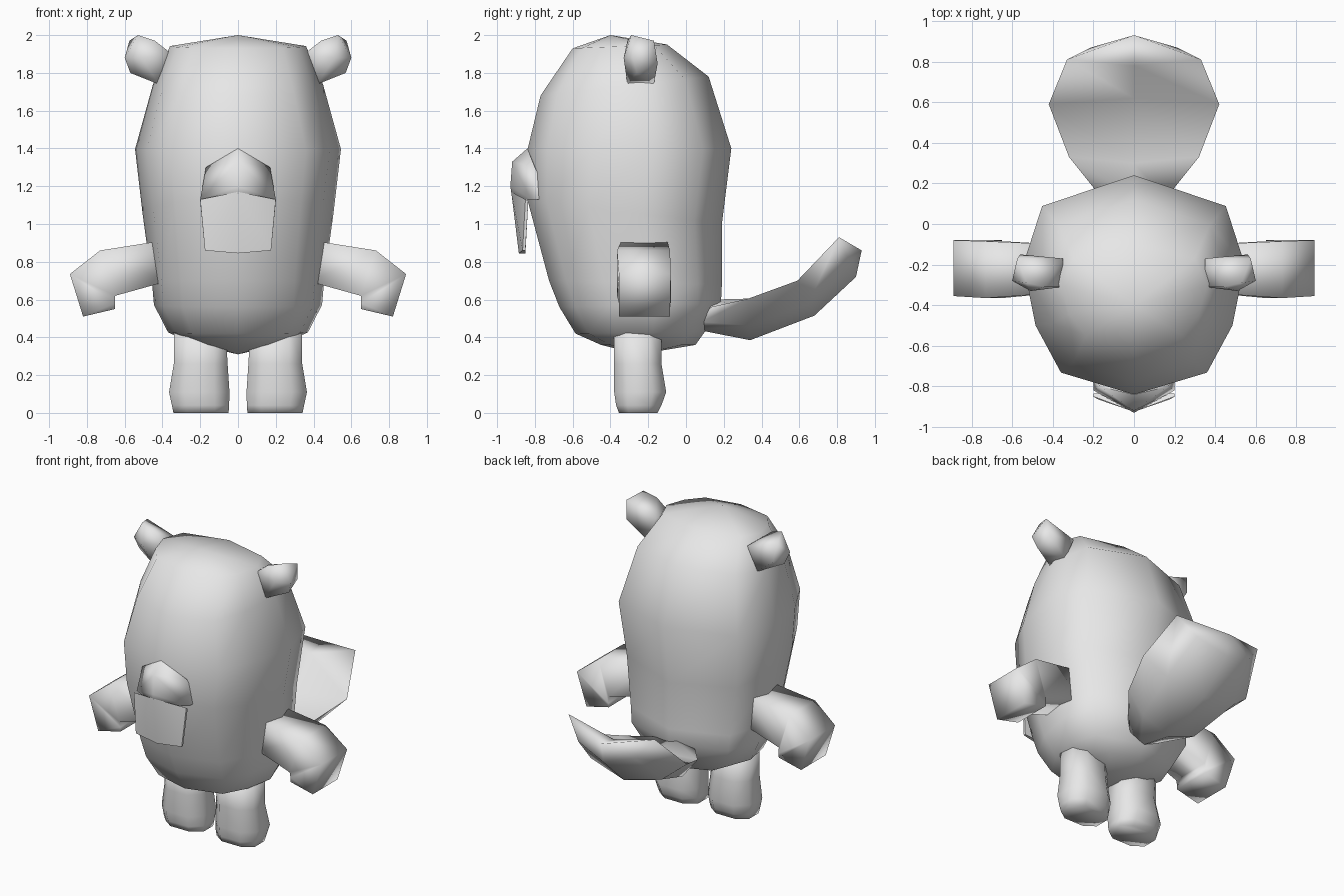
import bpy, bmesh, math
from mathutils import Vector

if "Cube" in bpy.data.objects:
    bpy.data.objects.remove(bpy.data.objects["Cube"], do_unlink=True)

grey = bpy.data.materials.new("plain_grey")
grey.use_nodes = True
grey.diffuse_color = (0.8, 0.8, 0.8, 1)
grey.node_tree.nodes["Principled BSDF"].inputs["Base Color"].default_value = (0.8, 0.8, 0.8, 1)


def finish(name, bm, angle=100):
    bmesh.ops.recalc_face_normals(bm, faces=bm.faces[:])
    mesh = bpy.data.meshes.new(name)
    bm.to_mesh(mesh)
    bm.free()
    mesh.materials.append(grey)
    ob = bpy.data.objects.new(name, mesh)
    bpy.context.collection.objects.link(ob)
    bpy.ops.object.select_all(action='DESELECT')
    ob.select_set(True)
    bpy.context.view_layer.objects.active = ob
    bpy.ops.object.shade_smooth_by_angle(angle=math.radians(angle))
    return ob


def loft(name, rings, start=None, end=None):
    """Skin a list of rings; each end closes on a pole point or a flat cap."""
    bm = bmesh.new()
    loops = [[bm.verts.new(p) for p in ring] for ring in rings]
    n = len(loops[0])
    for a, b in zip(loops, loops[1:]):
        for i in range(n):
            j = (i + 1) % n
            bm.faces.new((a[i], a[j], b[j], b[i]))
    for loop, pole in ((loops[0], start), (loops[-1], end)):
        if pole:
            tip = bm.verts.new(pole)
            for i in range(n):
                bm.faces.new((loop[i], loop[(i + 1) % n], tip))
        else:
            bm.faces.new(loop)
    return finish(name, bm)


def hull(name, points, angle=100):
    bm = bmesh.new()
    for p in points:
        bm.verts.new(p)
    res = bmesh.ops.convex_hull(bm, input=bm.verts[:])
    loose = [v for v in bm.verts if not v.link_faces]
    bmesh.ops.delete(bm, geom=loose, context='VERTS')
    return finish(name, bm, angle)


def both(points):
    return points + [(-x, y, z) for x, y, z in points if x]


# Body: ten-sided rings given as front z, front y, back z, back y, half width
half = [(0, 1), (0.83, 0.72), (1, 0.19), (0.89, -0.37), (0.66, -0.80), (0, -1)]
section = half + [(-x, t) for x, t in half[-2:0:-1]]
body_rings = []
for zf, yf, zb, yb, w in [(1.93, -0.60, 1.95, -0.10, 0.36),
                          (1.68, -0.77, 1.78, 0.12, 0.45),
                          (1.39, -0.84, 1.40, 0.24, 0.545),
                          (1.13, -0.84, 1.00, 0.19, 0.505),
                          (0.70, -0.725, 0.68, 0.19, 0.455),
                          (0.56, -0.67, 0.58, 0.185, 0.445),
                          (0.42, -0.585, 0.43, 0.10, 0.37),
                          (0.36, -0.45, 0.36, 0.05, 0.22)]:
    ring = []
    for x, t in section:
        k = (t + 1) / 2
        ring.append((x * w, yf + (yb - yf) * k, zf + (zb - zf) * k))
    body_rings.append(ring)
loft("body", body_rings, (0, -0.40, 2.0), (0, -0.25, 0.31))

# Snout bump and folded front teeth plate
hull("snout", both([(0, -0.84, 1.40), (0, -0.92, 1.33), (0, -0.93, 1.20),
                    (0, -0.92, 1.13), (0, -0.75, 1.13), (0.20, -0.82, 1.13),
                    (0.17, -0.80, 1.30), (0.20, -0.72, 1.13)]))
hull("front_teeth", both([(0, -0.925, 1.17), (0.20, -0.85, 1.13), (0.20, -0.835, 1.12),
                          (0, -0.885, 0.845), (0.175, -0.865, 0.86),
                          (0.175, -0.85, 0.86), (0, -0.85, 0.845)]), 40)

for side, s in (("left", 1), ("right", -1)):
    # Ear
    hull(side + "_ear", [(s * x, y, z) for x, y, z in [
        (0.35, -0.31, 1.90), (0.35, -0.17, 1.90), (0.42, -0.31, 1.74), (0.42, -0.17, 1.74),
        (0.44, -0.31, 1.97), (0.53, -0.29, 2.0), (0.575, -0.17, 1.97), (0.51, -0.33, 1.88),
        (0.60, -0.28, 1.88), (0.56, -0.15, 1.85), (0.57, -0.26, 1.80)]])

    # Arm: square sections from shoulder to hand, upper and lower edge points
    arm = []
    for xt, zt, xb, zb, y0, y1 in [(0.38, 0.915, 0.38, 0.695, -0.34, -0.10),
                                   (0.73, 0.86, 0.65, 0.62, -0.365, -0.085),
                                   (0.89, 0.735, 0.65, 0.58, -0.355, -0.08),
                                   (0.82, 0.51, 0.65, 0.55, -0.355, -0.085)]:
        arm.append([(s * xt, y0, zt), (s * xt, y1, zt), (s * xb, y1, zb), (s * xb, y0, zb)])
    loft(side + "_arm", arm)

    # Leg: chamfered square sections from hip to foot
    leg = []
    for z, x0, x1, y0, y1 in [(0.44, 0.065, 0.34, -0.38, -0.13),
                              (0.26, 0.055, 0.34, -0.38, -0.13),
                              (0.11, 0.045, 0.365, -0.38, -0.105),
                              (0.04, 0.047, 0.35, -0.37, -0.13),
                              (0.00, 0.05, 0.342, -0.355, -0.15)]:
        cx, cy, hx, hy = (x0 + x1) / 2, (y0 + y1) / 2, (x1 - x0) / 2, (y1 - y0) / 2
        leg.append([(s * (cx + hx * a), cy + hy * b, z) for a, b in
                    [(1, 0.5), (0.5, 1), (-0.5, 1), (-1, 0.5),
                     (-1, -0.5), (-0.5, -1), (0.5, -1), (1, -0.5)]])
    loft(side + "_leg", leg)

# Paddle tail: dished top, rounded underside; rim, top centre and bottom centre
tail = []
for rim, top, low in [((0.16, 0.13, 0.56), (0, 0.14, 0.60), (0, 0.06, 0.44)),
                      ((0.32, 0.33, 0.605), (0, 0.30, 0.565), (0, 0.34, 0.385)),
                      ((0.42, 0.59, 0.70), (0, 0.62, 0.63), (0, 0.68, 0.515)),
                      ((0.33, 0.81, 0.93), (0, 0.78, 0.83), (0, 0.90, 0.72))]:
    rim, top, low = Vector(rim), Vector(top), Vector(low)
    mid = low.lerp(rim, 0.35)
    mid.x = rim.x * 0.65
    flip = Vector((-1, 1, 1))
    tail.append([rim, top, rim * flip, mid * flip, low, mid])
loft("tail", tail, None, (0, 0.93, 0.86))
